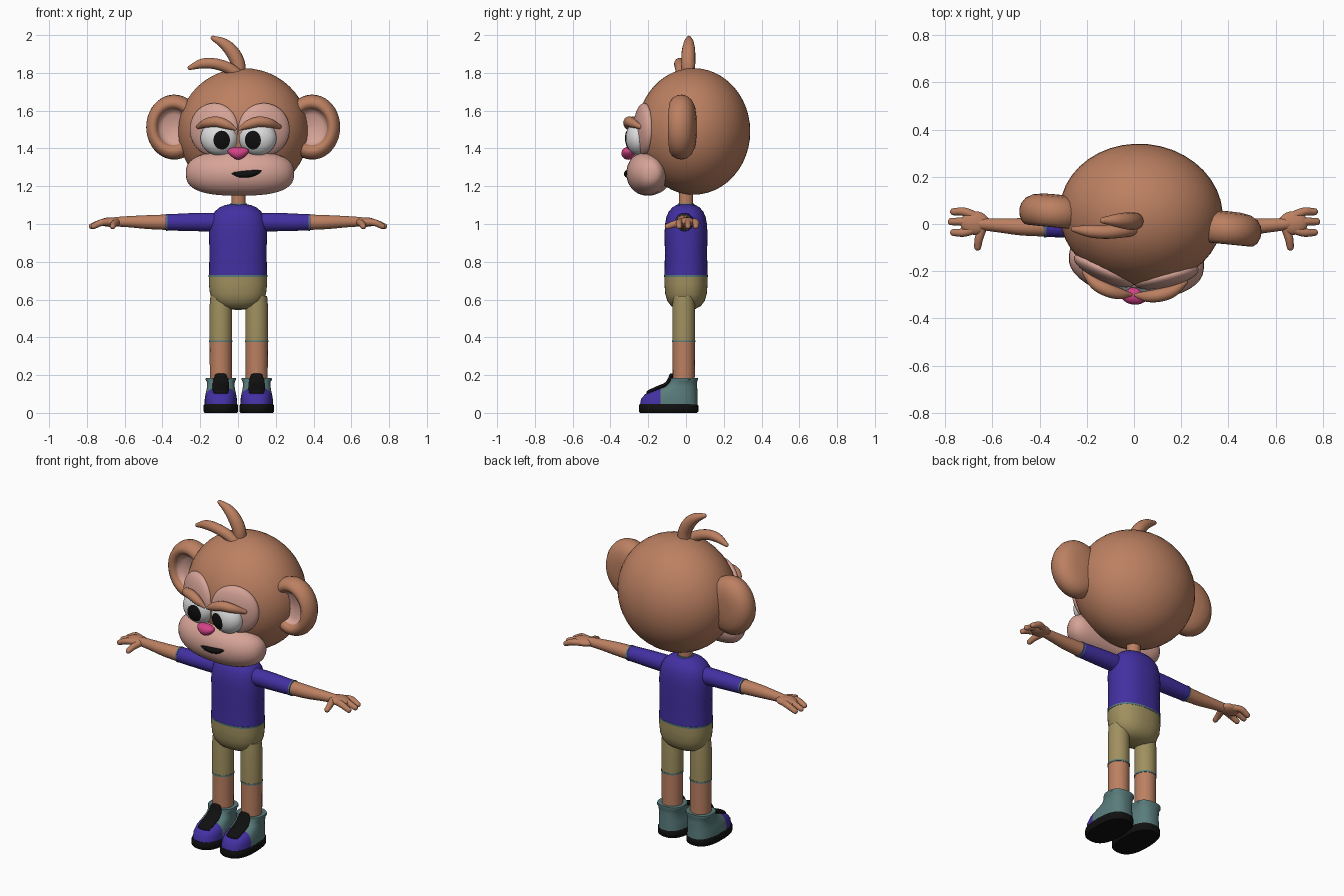
import bpy, bmesh, math
from mathutils import Vector, Matrix

if "Cube" in bpy.data.objects:
    bpy.data.objects.remove(bpy.data.objects["Cube"])


def material(name, rgb):
    m = bpy.data.materials.new(name)
    m.diffuse_color = (*rgb, 1)
    m.use_nodes = True
    m.node_tree.nodes["Principled BSDF"].inputs["Base Color"].default_value = m.diffuse_color
    return m


FUR = material("brown_fur", (0.50, 0.215, 0.12))
PINK = material("pale_pink", (0.68, 0.37, 0.31))
PURPLE = material("purple_cloth", (0.055, 0.03, 0.36))
OLIVE = material("olive_cloth", (0.35, 0.28, 0.115))
TEAL = material("grey_teal", (0.10, 0.20, 0.20))
BLACK = material("black", (0.005, 0.005, 0.005))
WHITE = material("eye_white", (0.72, 0.72, 0.72))
NOSE = material("magenta", (0.65, 0.055, 0.24))

# The head is turned slightly about its own vertical axis
HEAD = Matrix.Translation((0.03, 0.04, 0)) @ Matrix.Rotation(math.radians(-5.6), 4, 'Z')
BODY = Matrix.Identity(4)


def finish(name, bm, mats, frame=BODY, rule=None):
    bmesh.ops.recalc_face_normals(bm, faces=bm.faces)
    for f in bm.faces:
        f.smooth = True
        if rule:
            f.material_index = rule(f.calc_center_median())
    bm.transform(frame)
    me = bpy.data.meshes.new(name)
    bm.to_mesh(me)
    bm.free()
    ob = bpy.data.objects.new(name, me)
    bpy.context.collection.objects.link(ob)
    for m in mats:
        me.materials.append(m)
    return ob


def skin(rings):
    """Join rings of points into a closed, capped surface."""
    bm = bmesh.new()
    vs = [[bm.verts.new(p) for p in r] for r in rings]
    n = len(vs[0])
    for a, b in zip(vs, vs[1:]):
        for i in range(n):
            j = (i + 1) % n
            bm.faces.new((a[i], a[j], b[j], b[i]))
    bm.faces.new(vs[0])
    bm.faces.new(vs[-1])
    return bm


def spow(v, e):
    return math.copysign(abs(v) ** e, v)


def stack(levels, p=2.0, n=40):
    """Horizontal superellipse rings: (z, cx, cy, rx, ry)."""
    ang = [2 * math.pi * i / n for i in range(n)]
    return skin([[(cx + rx * spow(math.cos(a), 2 / p), cy + ry * spow(math.sin(a), 2 / p), z)
                  for a in ang] for z, cx, cy, rx, ry in levels])


def sweep(path, n=16, steps=6):
    """Round-ended tapered tube through (x, y, z, radius) points."""
    pts = [Vector(p) for p in path]
    ext = [2 * pts[0] - pts[1]] + pts + [2 * pts[-1] - pts[-2]]
    fine = []
    for k in range(1, len(ext) - 2):
        a, b, c, d = ext[k - 1:k + 3]
        for s in range(steps):
            t = s / steps
            fine.append(0.5 * (2 * b + (c - a) * t + (2 * a - 5 * b + 4 * c - d) * t * t
                               + (3 * b - a - 3 * c + d) * t ** 3))
    fine.append(pts[-1])

    def cap(p, q):
        d = (p.xyz - q.xyz).normalized()
        return [Vector((*(p.xyz + d * p.w * math.sin(t)), p.w * math.cos(t))) for t in (0.5, 1.0, 1.5)]
    fine = cap(fine[0], fine[1])[::-1] + fine + cap(fine[-1], fine[-2])
    rings, u = [], None
    for i, p in enumerate(fine):
        t = (fine[min(i + 1, len(fine) - 1)].xyz - fine[max(i - 1, 0)].xyz).normalized()
        u = t.orthogonal() if u is None else u - t * u.dot(t)
        u.normalize()
        v = t.cross(u)
        rings.append([p.xyz + p.w * (u * math.cos(2 * math.pi * k / n) + v * math.sin(2 * math.pi * k / n))
                      for k in range(n)])
    return skin(rings)


def ball(centre, radii, yaw=0.0, shape=None):
    bm = bmesh.new()
    bmesh.ops.create_uvsphere(bm, u_segments=40, v_segments=24, radius=1)
    if shape:
        for v in bm.verts:
            v.co = shape(v.co)
    bm.transform(Matrix.Translation(centre) @ Matrix.Rotation(yaw, 4, 'Z') @ Matrix.Diagonal((*radii, 1)))
    return bm


# Head
finish("head", ball((0, 0, 1.49), (0.347, 0.30, 0.335)), [FUR], HEAD)


# Muzzle: boxy oval bent around the face
def muzzle_shape(c):
    w = math.sqrt(max(0, 1 - c.x * c.x))
    w2 = max(0, 1 - abs(c.x) ** 2.7) ** (1 / 2.7)
    k = w2 / w if w > 1e-4 else 0
    return Vector((c.x, c.y * k + 0.42 * c.x * c.x, c.z * k))


finish("muzzle", ball((0, -0.245, 1.268), (0.288, 0.11, 0.118), 0, muzzle_shape), [PINK], HEAD)
finish("nose", ball((0.005, -0.347, 1.374), (0.062, 0.036, 0.034), 0,
                    lambda c: Vector((c.x * (0.85 + 0.35 * c.z), c.y, c.z))), [NOSE], HEAD)
finish("mouth", sweep([(-0.03, -0.346, 1.268, 0.008), (0.02, -0.347, 1.263, 0.018),
                       (0.08, -0.343, 1.268, 0.018), (0.135, -0.331, 1.284, 0.006)]), [BLACK], HEAD)

for s, side in ((-1, "left"), (1, "right")):
    # Eye patch, eye and brow
    finish(side + "_eye_patch", ball((s * 0.132, -0.25, 1.50), (0.14, 0.048, 0.14), s * 0.33), [PINK], HEAD)
    ex, ey, ez = s * 0.102, -0.28, 1.455
    finish(side + "_eye", ball((ex, ey, ez), (0.1, 0.07, 0.092)), [WHITE], HEAD)
    # Pupil plate lying on the eyeball
    rings = []
    for k in (1, 0.75, 0.5, 0.25, 0.02):
        ring = []
        for i in range(28):
            a = 2 * math.pi * i / 28
            x = s * 0.083 + 0.043 * k * math.cos(a)
            z = 1.444 + 0.05 * k * math.sin(a)
            d = 1 - ((x - ex) / 0.1) ** 2 - ((z - ez) / 0.092) ** 2
            ring.append((x, ey - 0.004 - 0.07 * math.sqrt(max(d, 0)), z))
        rings.append(ring)
    bm = skin(rings)
    bmesh.ops.delete(bm, geom=[f for f in bm.faces if len(f.verts) == 28][:1], context='FACES_ONLY')
    finish(side + "_pupil", bm, [BLACK], HEAD)
    finish(side + "_brow", sweep([(s * 0.215, -0.265, 1.515, 0.012), (s * 0.165, -0.31, 1.535, 0.025),
                                  (s * 0.11, -0.333, 1.541, 0.028), (s * 0.055, -0.343, 1.525, 0.023),
                                  (s * 0.012, -0.342, 1.503, 0.009)]), [FUR], HEAD)
    # Ear: turned cup with a pink hollow
    prof = [(0.02, .07), (.35, .069), (.65, .061), (.85, .044), (.96, .02), (1, -.005), (.98, -.03), (.91, -.054),
            (.8, -.068), (.7, -.07), (.61, -.06), (.56, -.045), (.52, -.03), (.4, -.018), (.02, -.012)]
    ear = skin([[(s * 0.367 + 0.149 * r * math.cos(2 * math.pi * i / 40), y - 0.02,
                  1.513 + 0.172 * r * math.sin(2 * math.pi * i / 40)) for i in range(40)] for r, y in prof])
    finish(side + "_ear", ear, [FUR, PINK], HEAD, lambda c, s=s: int(
        c.y < -0.02 and math.hypot((c.x - s * 0.367) / 0.149, (c.z - 1.513) / 0.172) < 0.57))

# Hair tufts
finish("tall_tuft", sweep([(0.005, 0.012, 1.78, 0.035), (0, 0.012, 1.85, 0.037), (-0.03, 0.013, 1.91, 0.036),
                           (-0.075, 0.015, 1.955, 0.028), (-0.132, 0.015, 1.984, 0.013)]), [FUR])
finish("side_tuft", sweep([(0, -0.02, 1.79, 0.03), (-0.05, -0.028, 1.825, 0.03), (-0.12, -0.034, 1.848, 0.029),
                           (-0.19, -0.03, 1.849, 0.026), (-0.255, -0.022, 1.827, 0.012)]), [FUR])

# Neck and collar
finish("neck", stack([(1.06, 0.003, 0, 0.038, 0.038), (1.2, 0.003, 0, 0.038, 0.038)]), [FUR])
finish("collar", stack([(1.09, 0.003, 0, 0.05, 0.048), (1.108, 0.003, 0, 0.044, 0.043)]), [TEAL])


# Torso: shirt, hem and shorts
def torso(name, prof, mat):
    finish(name, stack([(z, 0, 0, 0.154 * f, 0.114 * f) for f, z in prof], 2.3), [mat])


torso("shirt", [(0.25, 1.106), (0.45, 1.1), (0.64, 1.087), (0.8, 1.066), (0.91, 1.038), (0.97, 1.0),
                (1, 0.95), (0.98, 0.85), (1, 0.725)], PURPLE)
torso("shirt_hem", [(1.012, 0.729), (1.012, 0.719)], TEAL)
torso("shorts", [(1, 0.724), (1, 0.68), (0.965, 0.63), (0.87, 0.593), (0.7, 0.567), (0.45, 0.551),
                 (0.05, 0.545)], OLIVE)

for s, side in ((-1, "left"), (1, "right")):
    # Arm
    finish(side + "_sleeve", sweep([(s * 0.09, -0.008, 1.01, 0.05), (s * 0.23, -0.01, 1.01, 0.048),
                                    (s * 0.345, -0.012, 1.009, 0.044)], 24), [PURPLE])
    finish(side + "_sleeve_end", sweep([(s * 0.2, -0.01, 1.01, 0.046), (s * 0.372, -0.012, 1.009, 0.0435)], 24),
           [PURPLE])
    cuff = stack([(0.372, 0, 0, 0.045, 0.045), (0.381, 0, 0, 0.045, 0.045)])
    cuff.transform(Matrix.Translation((0, -0.012, 1.009)) @ Matrix.Rotation(s * math.pi / 2, 4, 'Y'))
    finish(side + "_cuff", cuff, [TEAL])
    finish(side + "_forearm", sweep([(s * 0.34, -0.012, 1.009, 0.042), (s * 0.47, -0.012, 1.01, 0.037),
                                     (s * 0.57, -0.006, 1.012, 0.03), (s * 0.65, 0, 1.012, 0.025)], 24), [FUR])
    # Hand with three fingers and a thumb
    finish(side + "_palm", ball((s * 0.675, 0.004, 1.01), (0.062, 0.05, 0.025)), [FUR])
    for i, (y0, y1, tip) in enumerate(((0.032, 0.052, 0.765), (0.006, 0.01, 0.775), (-0.02, -0.036, 0.765))):
        finish(f"{side}_finger_{i + 1}", sweep([(s * 0.67, y0, 1.01, 0.019), (s * 0.72, y1, 1.008, 0.018),
                                                (s * tip, y1, 0.988, 0.015)]), [FUR])
    finish(side + "_thumb", sweep([(s * 0.64, -0.01, 1.01, 0.019), (s * 0.657, -0.06, 1.0, 0.018),
                                   (s * 0.663, -0.098, 0.987, 0.015)]), [FUR])

    # Leg with shorts leg, trim and shin
    x, y = s * 0.095 + 0.004, -0.012
    finish(side + "_shorts_leg", stack([(0.38, x, y, 0.06, 0.06), (0.56, x, y, 0.06, 0.06),
                                        (0.62, x, y, 0.055, 0.055)]), [OLIVE])
    finish(side + "_leg_trim", stack([(0.374, x, y, 0.0615, 0.0615), (0.384, x, y, 0.0615, 0.0615)]), [TEAL])
    finish(side + "_shin", stack([(0.1, x, y, 0.058, 0.058), (0.38, x, y, 0.059, 0.059)]), [FUR])

    # Shoe: sole, two-tone upper and tongue
    def shoe(levels):
        return stack([(z, x, (f + b) / 2, w, (b - f) / 2) for z, f, b, w in levels], 2.5, 48)
    finish(side + "_sole", shoe([(0, -0.243, 0.058, 0.085), (0.008, -0.25, 0.065, 0.092),
                                 (0.038, -0.25, 0.065, 0.092), (0.046, -0.245, 0.06, 0.087)]), [BLACK])
    bm = shoe([(0.04, -0.244, 0.062, 0.086), (0.075, -0.238, 0.061, 0.085), (0.1, -0.215, 0.06, 0.081),
               (0.12, -0.17, 0.06, 0.076), (0.14, -0.115, 0.059, 0.073), (0.165, -0.09, 0.059, 0.074),
               (0.176, -0.085, 0.063, 0.081), (0.186, -0.084, 0.062, 0.079)])
    bmesh.ops.bisect_plane(bm, geom=bm.verts[:] + bm.edges[:] + bm.faces[:],
                           plane_co=(0, -0.135, 0), plane_no=(0, 1, 0))
    finish(side + "_shoe", bm, [TEAL, PURPLE], BODY, lambda c: int(c.y < -0.135))
    bm = sweep([(0, -0.196, 0.108, 0.013), (0, -0.15, 0.128, 0.014), (0, -0.105, 0.148, 0.014),
                (0, -0.085, 0.175, 0.013), (0, -0.078, 0.2, 0.01)])
    bm.transform(Matrix.Translation((x, 0, 0)) @ Matrix.Diagonal((3.1, 1, 1, 1)))
    finish(side + "_shoe_tongue", bm, [BLACK])

# Smooth shading with sharp edges kept
for ob in bpy.data.objects:
    ob.select_set(True)
bpy.context.view_layer.objects.active = bpy.data.objects["head"]
bpy.ops.object.shade_smooth_by_angle(angle=math.radians(45))
